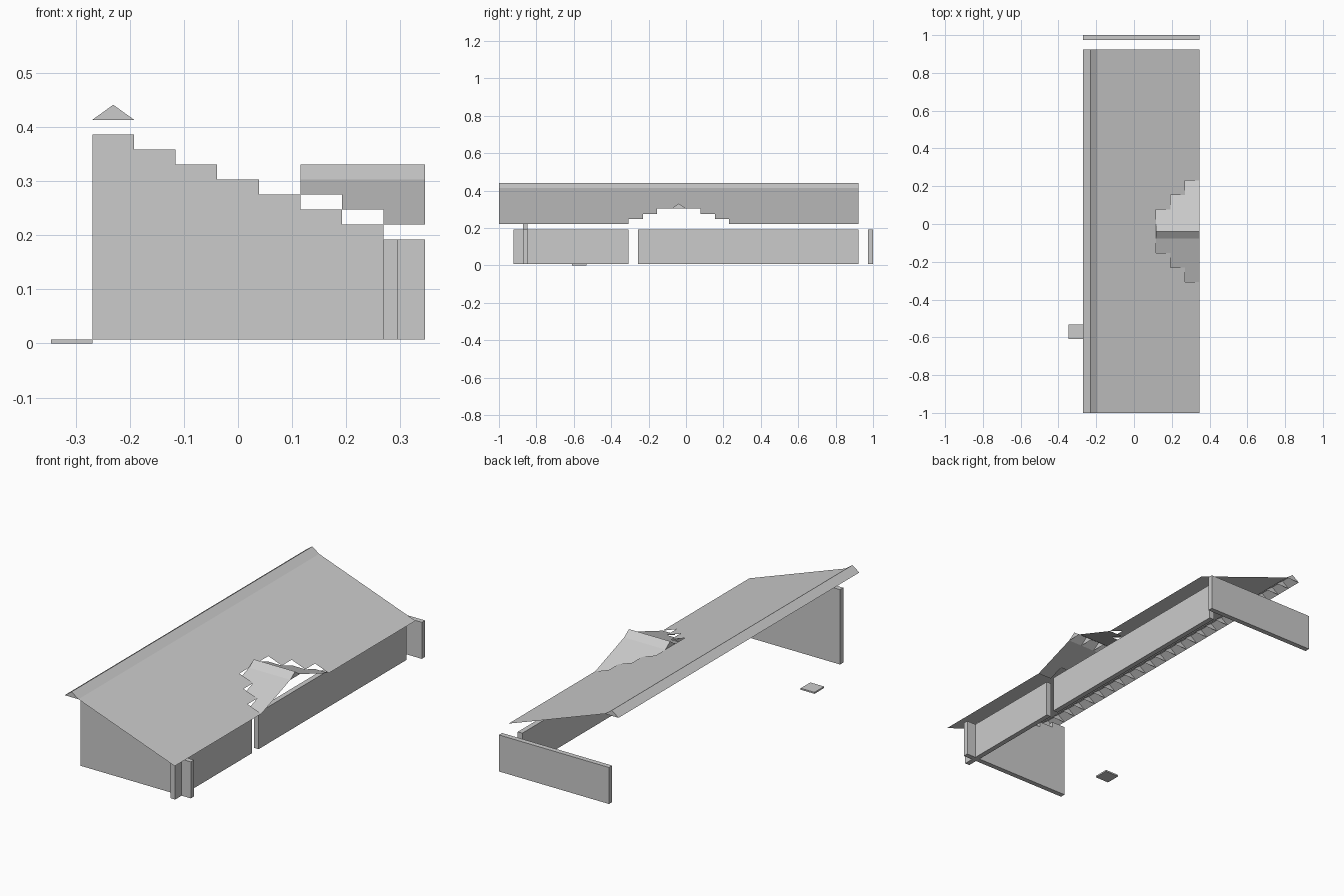
import bpy, bmesh

if "Cube" in bpy.data.objects:
    bpy.data.objects.remove(bpy.data.objects["Cube"])

U = 1 / 13            # plan module
S = 0.36 * U          # rise per module
B = 0.1 * U           # base height of the walls
H = 2.5 * U           # low wall height
T = U / 3             # wall thickness


def make(name, polys):
    """Object from a list of polygons, shared corners welded."""
    bm = bmesh.new()
    for p in polys:
        bm.faces.new([bm.verts.new(v) for v in p])
    bmesh.ops.remove_doubles(bm, verts=bm.verts, dist=1e-5)
    me = bpy.data.meshes.new(name)
    bm.to_mesh(me)
    bm.free()
    ob = bpy.data.objects.new(name, me)
    bpy.context.collection.objects.link(ob)
    return ob


def box(name, x0, x1, y0, y1, z0, z1):
    bm = bmesh.new()
    bmesh.ops.create_cube(bm, size=1)
    for v in bm.verts:
        v.co = (x1 if v.co.x > 0 else x0, y1 if v.co.y > 0 else y0,
                z1 if v.co.z > 0 else z0)
    me = bpy.data.meshes.new(name)
    bm.to_mesh(me)
    bm.free()
    bpy.context.collection.objects.link(bpy.data.objects.new(name, me))


def ridge(a0, count, mid, z, place):
    """Hollow ridge cap: two slopes per module with a triangular rib between modules."""
    polys = []
    for k in range(count + 1):
        a, b = a0 + k * U, a0 + (k + 1) * U
        lo, hi = mid - U / 2, mid + U / 2
        polys.append([place(a, lo, z), place(a, hi, z), place(a, mid, z + S)])
        if k < count:
            polys.append([place(a, lo, z), place(a, mid, z + S),
                          place(b, mid, z + S), place(b, lo, z)])
            polys.append([place(a, mid, z + S), place(a, hi, z),
                          place(b, hi, z), place(b, mid, z + S)])
    return polys


# Stepped front gable wall, extruded from its profile
prof = [(4.5 * U, B), (-3.5 * U, B)]
for i in range(8):
    z = H + (7 - i) * S
    prof += [((i - 3.5) * U, z), ((i - 2.5) * U, z)]
y0 = -1 + U + 2 * T
wall = make("stepped_gable_wall", [[(x, y0, z) for x, z in prof]])
bm = bmesh.new()
bm.from_mesh(wall.data)
ext = bmesh.ops.extrude_face_region(bm, geom=bm.faces[:])
bmesh.ops.translate(bm, vec=(0, T, 0),
                    verts=[g for g in ext["geom"] if isinstance(g, bmesh.types.BMVert)])
bmesh.ops.recalc_face_normals(bm, faces=bm.faces)
bm.to_mesh(wall.data)
bm.free()

# Low walls and doorstep
X = 3.5 * U
box("side_wall_front", X, X + T, -1 + U, -1 + 9 * U, B, H)
box("side_wall_back", X, X + T, -1 + 9 * U + 2 * T, 1 - U, B, H)
box("back_wall", -X, X + U, 1 - T, 1, B, H)
box("doorstep", -X - U, -X, -8 * U + T / 4, -7 * U + T / 4, 0, B)

# Main roof sheet with a stepped opening for the dormer
cells = []
for i in range(7):
    xa, xb = (i - 2.5) * U, (i - 1.5) * U
    za, zb = H + (8 - i) * S, H + (7 - i) * S
    for j in range(25):
        if i >= 4 and abs(j - 12) <= i - 3:
            continue
        ya, yb = -1 + j * U, -1 + (j + 1) * U
        cells.append([(xa, ya, za), (xb, ya, zb), (xb, yb, zb), (xa, yb, za)])
make("main_roof_slope", cells)

# Ridge caps of main roof and dormer
make("main_ridge_cap", ridge(-1, 25, -3 * U, H + 8 * S, lambda a, c, z: (c, a, z)))
make("dormer_ridge_cap", ridge(1.5 * U, 3, -U / 2, H + 4 * S, lambda a, c, z: (a, c, z)))

# Dormer slopes, each row starting one module further out
for name, side in (("dormer_slope_front", -1), ("dormer_slope_back", 1)):
    rows = []
    for r in range(3):
        ya = -U / 2 + side * (r + 0.5) * U
        yb = ya + side * U
        za, zb = H + (4 - r) * S, H + (3 - r) * S
        for i in range(r, 3):
            xa, xb = (i + 1.5) * U, (i + 2.5) * U
            q = [(xa, ya, za), (xa, yb, zb), (xb, yb, zb), (xb, ya, za)]
            rows.append(q if side < 0 else q[::-1])
    make(name, rows)
